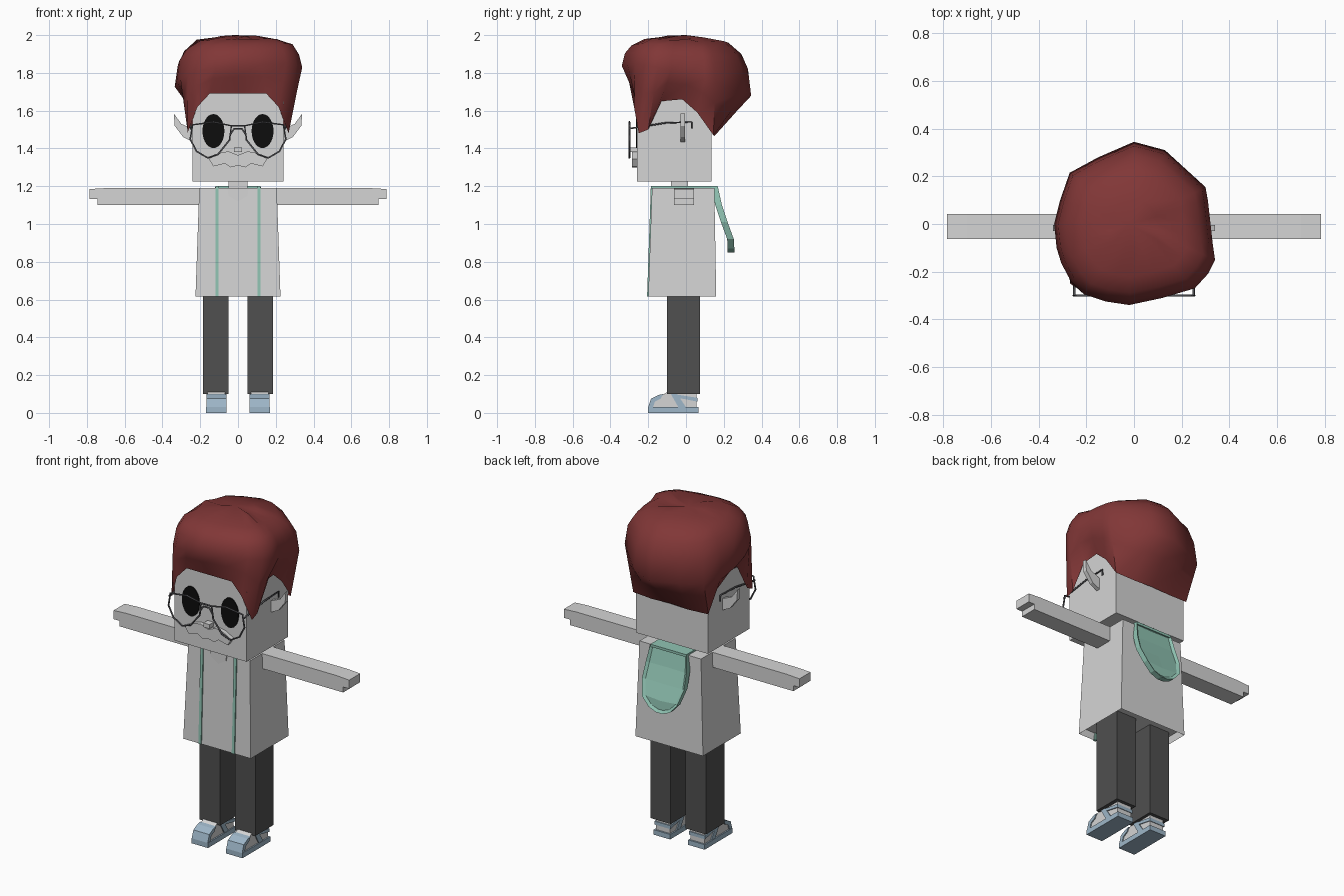
import bpy, bmesh, math, random

if "Cube" in bpy.data.objects:
    bpy.data.objects.remove(bpy.data.objects["Cube"], do_unlink=True)
random.seed(4)


def material(name, r, g, b):
    m = bpy.data.materials.new(name)
    m.use_nodes = True
    m.diffuse_color = (r, g, b, 1)
    m.node_tree.nodes["Principled BSDF"].inputs["Base Color"].default_value = (r, g, b, 1)
    return m


GREY = material("pale_grey", .66, .66, .66)
RED = material("auburn", .22, .038, .038)
DARK = material("charcoal", .08, .08, .08)
BLACK = material("black", .004, .004, .004)
TEAL = material("soft_teal", .28, .55, .45)
BLUE = material("powder_blue", .34, .47, .58)
METAL = material("frame_grey", .1, .1, .11)


def finish(name, bm, mat):
    bmesh.ops.recalc_face_normals(bm, faces=bm.faces)
    me = bpy.data.meshes.new(name)
    bm.to_mesh(me)
    bm.free()
    me.materials.append(mat)
    ob = bpy.data.objects.new(name, me)
    bpy.context.collection.objects.link(ob)
    return ob


def prism(name, pts, lo, hi, axis, mat):
    """Extrude a 2D outline along x or y between lo and hi."""
    bm = bmesh.new()
    place = (lambda p, d: (d, p[0], p[1])) if axis == "x" else (lambda p, d: (p[0], d, p[1]))
    a = [bm.verts.new(place(p, lo)) for p in pts]
    b = [bm.verts.new(place(p, hi)) for p in pts]
    bm.faces.new(a)
    bm.faces.new(b)
    n = len(pts)
    for i in range(n):
        j = (i + 1) % n
        bm.faces.new((a[i], a[j], b[j], b[i]))
    return finish(name, bm, mat)


def box(name, x0, x1, y0, y1, z0, z1, mat):
    return prism(name, [(x0, z0), (x1, z0), (x1, z1), (x0, z1)], y0, y1, "y", mat)


def wire(name, pts, closed=False):
    cu = bpy.data.curves.new(name, "CURVE")
    cu.dimensions = "3D"
    cu.bevel_depth = .005
    cu.bevel_resolution = 1
    sp = cu.splines.new("POLY")
    sp.points.add(len(pts) - 1)
    for p, co in zip(sp.points, pts):
        p.co = (*co, 1)
    sp.use_cyclic_u = closed
    cu.materials.append(METAL)
    ob = bpy.data.objects.new(name, cu)
    bpy.context.collection.objects.link(ob)


def mirrored(half):
    return half + [(-x, z) for x, z in reversed(half) if x > 0]


# Head, neck and face
box("head", -.24, .24, -.26, .135, 1.225, 1.74, GREY)
box("neck", -.05, .05, -.08, .01, 1.17, 1.24, GREY)
box("nose", -.02, .02, -.3, -.255, 1.38, 1.405, GREY)
prism("moustache", mirrored([(0, 1.365), (.05, 1.385), (.1, 1.375), (.155, 1.345),
                             (.13, 1.305), (.07, 1.32), (.04, 1.30), (0, 1.31)]),
      -.285, -.255, "y", GREY)

# Coat: tapered block with a recessed underside
bm = bmesh.new()
rings = [[bm.verts.new((sx * w, y, z)) for sx, y in ((-1, f), (1, f), (1, b), (-1, b))]
         for w, f, b, z in ((.225, -.2, .16, .615), (.205, -.18, .15, 1.19))]
for i in range(4):
    j = (i + 1) % 4
    bm.faces.new((rings[0][i], rings[0][j], rings[1][j], rings[1][i]))
bm.faces.new(rings[1])
under = bm.faces.new(rings[0][::-1])
bmesh.ops.recalc_face_normals(bm, faces=bm.faces)
bmesh.ops.inset_region(bm, faces=[under], thickness=.012)
for v in under.verts:
    v.co.z += .04
finish("coat", bm, GREY)
prism("collar", mirrored([(.055, 1.188), (.05, 1.15), (0, 1.12)]), -.187, -.17, "y", GREY)

# Paired parts
for s, side in ((1, "left"), (-1, "right")):
    def flip(pts):
        return [(s * x, z) for x, z in pts]

    prism(side + "_arm", flip([(.19, 1.1), (.745, 1.1), (.745, 1.133), (.785, 1.133),
                               (.785, 1.185), (.7, 1.19), (.19, 1.19)]), -.063, .042, "y", GREY)
    prism(side + "_ear", flip([(.23, 1.43), (.29, 1.46), (.335, 1.52), (.34, 1.585),
                               (.3, 1.53), (.23, 1.5)]), -.03, -.005, "y", GREY)
    prism(side + "_eye", [(s * .13 + .058 * math.cos(a), 1.492 + .09 * math.sin(a))
                          for a in (i * math.tau / 28 for i in range(28))], -.266, -.258, "y", BLACK)
    box(side + "_trouser_leg", s * .05, s * .185, -.1, .075, .1, .66, DARK)

    # Sandals with bare feet
    box(side + "_sole", s * .06, s * .17, -.2, .065, 0, .03, BLUE)
    prism(side + "_foot", [(-.185, .03), (-.18, .065), (-.14, .085), (-.1, .11), (.055, .11), (.055, .03)],
          s * .068, s * .162, "x", GREY)
    straps = {"toe": [(-.2, .03), (-.185, .075), (-.145, .095), (-.12, .1), (-.135, .075),
                      (-.165, .06), (-.175, .03)],
              "instep": [(-.08, .1), (-.04, .03), (0, .03), (-.05, .105)],
              "heel": [(-.07, .085), (.06, .06), (.06, .08), (-.07, .1)]}
    for part, pts in straps.items():
        prism(side + "_" + part + "_strap", pts, s * .062, s * .168, "x", BLUE)

    # Teal trim running down the front and over the shoulder
    prism(side + "_trim", [(-.186, 1.2), (-.206, .615), (-.19, .615), (-.17, 1.185), (.165, 1.185), (.165, 1.2)],
          s * .102, s * .12, "x", TEAL)

    # Spectacles
    wire(side + "_lens_rim", [(s * x, -.3, z) for x, z in
                              ((.035, 1.52), (.045, 1.445), (.105, 1.37), (.16, 1.35), (.22, 1.385),
                               (.253, 1.45), (.24, 1.525), (.13, 1.54))], True)
    wire(side + "_temple", [(s * .25, y, z) for y, z in
                            ((-.3, 1.505), (-.11, 1.535), (.03, 1.54), (.03, 1.505))])
wire("top_bridge", [(-.035, -.3, 1.52), (.035, -.3, 1.52)])
wire("lower_bridge", [(-.04, -.3, 1.475), (-.02, -.3, 1.505), (.02, -.3, 1.505), (.04, -.3, 1.475)])

# Hood hanging down the back, with a raised rim
box("hood_band", -.12, .12, .06, .168, 1.185, 1.2, TEAL)
bm = bmesh.new()
rows = [[bm.verts.new((x * w, y, z)) for x in (-1, 0, 1)]
        for w, y, z in ((.12, .168, 1.2), (.135, .19, 1.1), (.14, .22, 1.01),
                        (.115, .253, .92), (.07, .256, .87), (.02, .256, .85))]
for a, b in zip(rows, rows[1:]):
    for i in (0, 1):
        bm.faces.new((a[i], b[i], b[i + 1], a[i + 1]))
bmesh.ops.recalc_face_normals(bm, faces=bm.faces)
if sum(f.normal.y for f in bm.faces) < 0:
    bmesh.ops.reverse_faces(bm, faces=bm.faces)
shell = bmesh.ops.extrude_face_region(bm, geom=bm.faces[:], use_keep_orig=True)["geom"]
front = [g for g in shell if isinstance(g, bmesh.types.BMFace)]
for v in {v for f in front for v in f.verts}:
    v.co.y -= .035
back = [f for f in bm.faces if f not in front and all(v in sum(rows, []) for v in f.verts)]
bmesh.ops.recalc_face_normals(bm, faces=bm.faces)
bmesh.ops.inset_region(bm, faces=back, thickness=.016, depth=-.012)
finish("hood", bm, TEAL)

# Hair: hem around the head, flaring to a wide crown
hem_half = [(0, -.275, 1.69), (.15, -.275, 1.69), (.215, -.275, 1.62), (.268, -.25, 1.48),
            (.268, -.2, 1.5), (.25, -.13, 1.65), (.25, -.02, 1.66), (.25, .06, 1.59),
            (.25, .145, 1.47), (.12, .15, 1.465), (0, .15, 1.47)]
hem = hem_half + [(-x, y, z) for x, y, z in hem_half[-2:0:-1]]
outline = [(-.02, -.34), (.12, -.31), (.255, -.27), (.31, -.21), (.34, -.15), (.33, -.08), (.32, .01),
           (.31, .1), (.3, .155), (.13, .31), (0, .345), (-.15, .28), (-.27, .215),
           (-.31, .1), (-.335, 0), (-.325, -.1), (-.305, -.165), (-.265, -.24), (-.21, -.295), (-.12, -.325)]
wide = [(x, y, 1.76 - .235 * y + .1 * x) for x, y in outline]
levels = [hem, [tuple(h + (w - h) * .6 for h, w in zip(p, q)) for p, q in zip(hem, wide)], wide]
for scale, rise in ((.95, .45), (.85, .7), (.65, .9), (.3, .97)):
    levels.append([(x * scale, y * scale, z + (1.995 - z) * rise + random.uniform(-.008, .008))
                   for x, y, z in wide])
bm = bmesh.new()
loops = [[bm.verts.new(p) for p in level] for level in levels]
n = len(hem)
for a, b in zip(loops, loops[1:]):
    for i in range(n):
        j = (i + 1) % n
        bm.faces.new((a[i], a[j], b[j], b[i]))
crown = bm.verts.new((-.02, 0, 2))
for i in range(n):
    bm.faces.new((loops[-1][i], loops[-1][(i + 1) % n], crown))
hair = finish("hair", bm, RED)
bpy.ops.object.select_all(action="DESELECT")
hair.select_set(True)
bpy.context.view_layer.objects.active = hair
bpy.ops.object.shade_smooth_by_angle(angle=math.radians(50))
